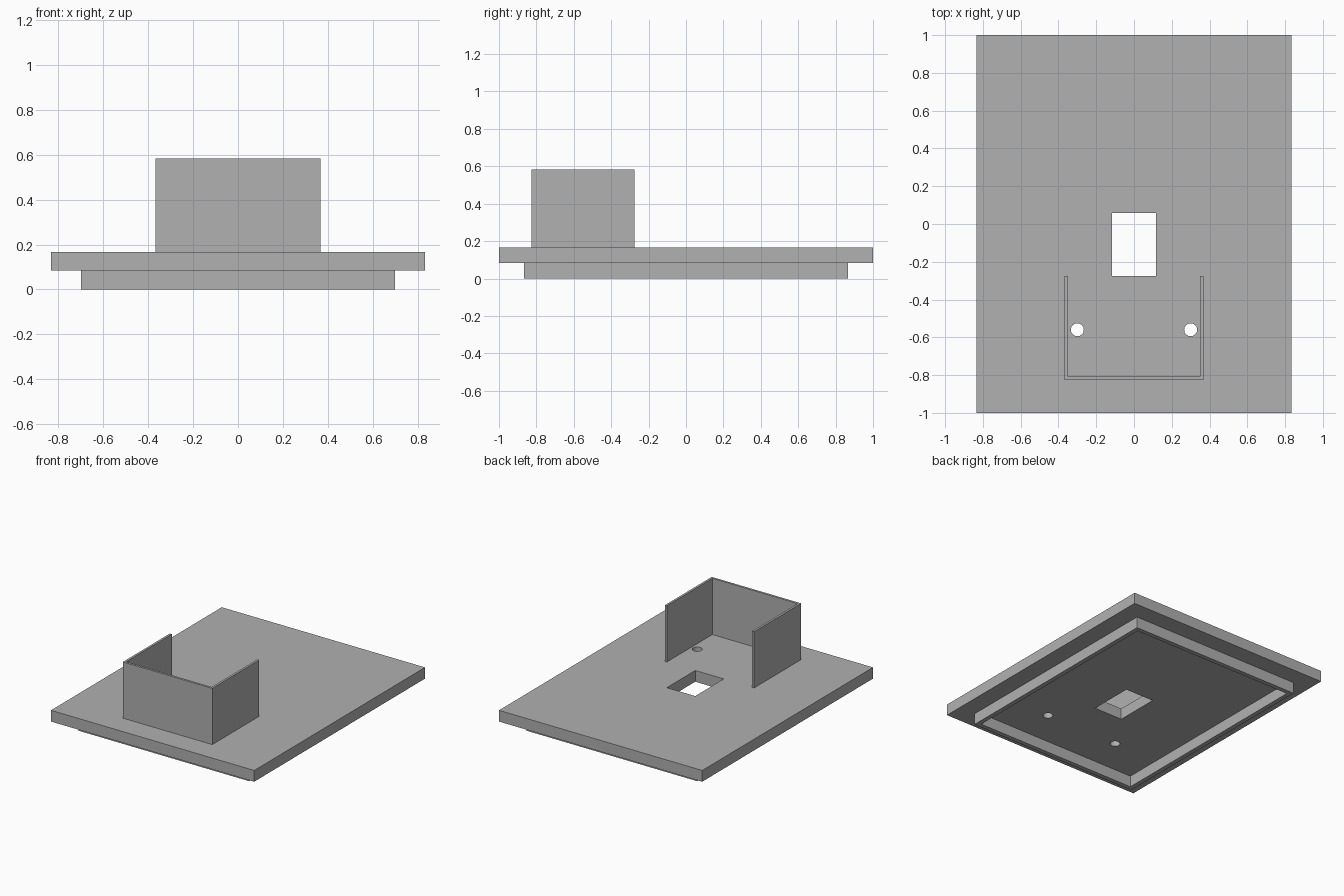
import bpy, bmesh, math

cube = bpy.data.objects.get("Cube")
if cube:
    bpy.data.objects.remove(cube, do_unlink=True)

grey = bpy.data.materials.new("grey plastic")
grey.use_nodes = True
colour = (0.44, 0.44, 0.44, 1)
grey.diffuse_color = colour
grey.node_tree.nodes["Principled BSDF"].inputs["Base Color"].default_value = colour

MM = 1 / 60  # the part is laid out in millimetres, 120 mm long


def rect(x0, y0, x1, y1):
    return [(x0, y0), (x1, y0), (x1, y1), (x0, y1)]


def circle(cx, cy, r, n=32):
    return [(cx + r * math.cos(2 * math.pi * i / n),
             cy + r * math.sin(2 * math.pi * i / n)) for i in range(n)]


def extrude(name, outlines, z0, z1):
    """Fill flat outlines (inner ones become holes) and extrude from z0 to z1."""
    curve = bpy.data.curves.new(name, "CURVE")
    curve.dimensions = "2D"
    curve.fill_mode = "BOTH"
    curve.extrude = (z1 - z0) / 2 * MM
    for points in outlines:
        spline = curve.splines.new("POLY")
        spline.points.add(len(points) - 1)
        for p, (x, y) in zip(spline.points, points):
            p.co = (x * MM, y * MM, 0, 1)
        spline.use_cyclic_u = True
    obj = bpy.data.objects.new(name, curve)
    bpy.context.collection.objects.link(obj)
    bpy.ops.object.select_all(action="DESELECT")
    obj.select_set(True)
    bpy.context.view_layer.objects.active = obj
    bpy.ops.object.convert(target="MESH")
    obj = bpy.context.object
    obj.name = name
    # Weld caps to sides, keep faces flat
    bm = bmesh.new()
    bm.from_mesh(obj.data)
    bmesh.ops.remove_doubles(bm, verts=bm.verts, dist=1e-5)
    bmesh.ops.recalc_face_normals(bm, faces=bm.faces)
    for f in bm.faces:
        f.smooth = False
    bm.to_mesh(obj.data)
    bm.free()
    obj.data.materials.clear()
    obj.data.materials.append(grey)
    obj.location.z = (z0 + z1) / 2 * MM
    return obj


# Lid plate with a rectangular window and two screw holes
extrude("lid_plate", [rect(-50, -60, 50, 60),
                      rect(-7, -16.5, 7, 3.5),
                      circle(-18, -33.6, 2.05),
                      circle(18, -33.6, 2.05)], 5, 10)

# Locating rim under the plate
extrude("locating_rim", [rect(-42, -52, 42, 52),
                         rect(-40, -50, 40, 50)], 0, 5)

# Thin three-sided wall on top, open towards the back
extrude("holder_wall", [[(-22, -16.5), (-22, -49.5), (22, -49.5), (22, -16.5),
                         (21, -16.5), (21, -48.5), (-21, -48.5), (-21, -16.5)]],
        10, 35)
